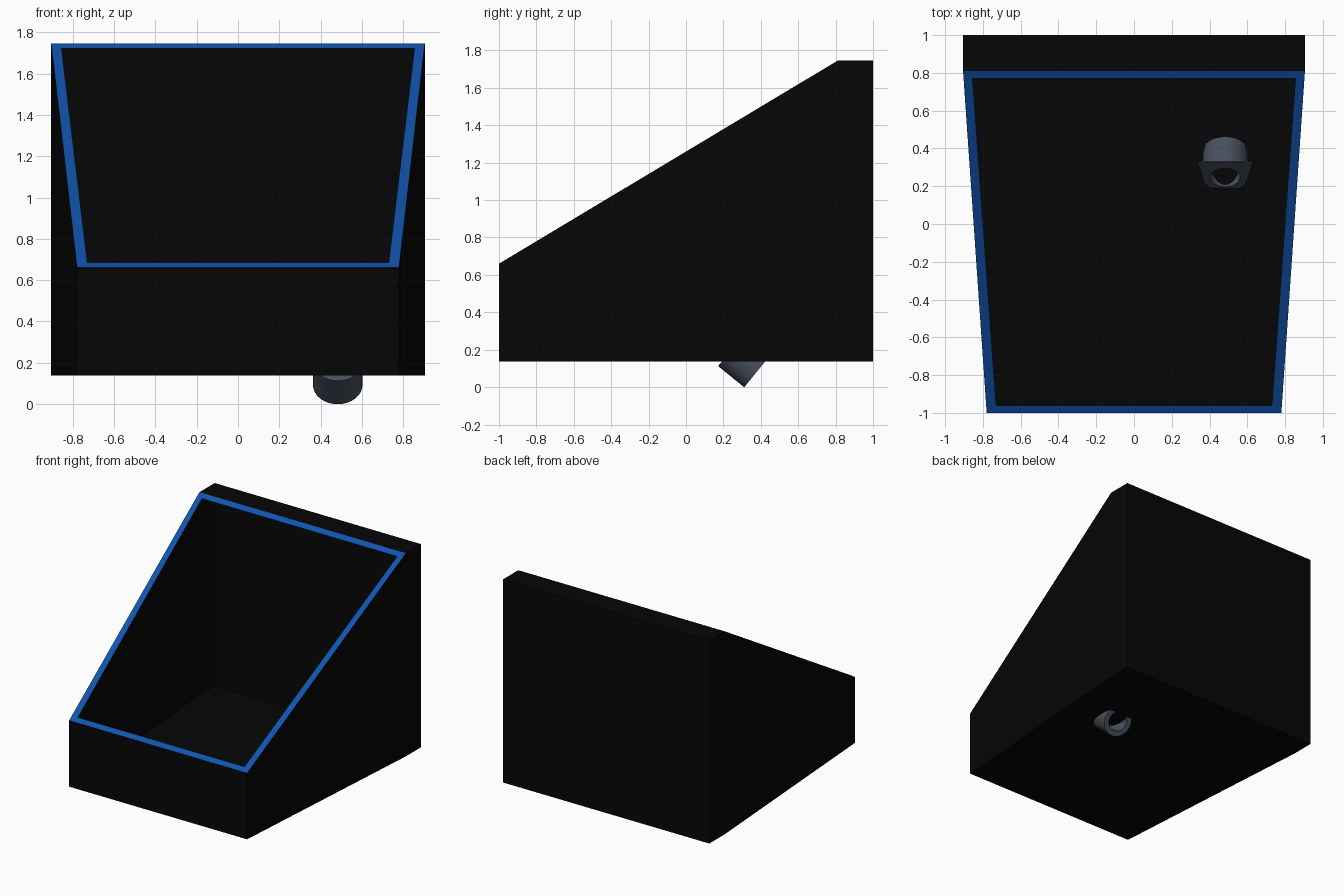
import bpy, bmesh, math
from mathutils import Matrix, Vector

if "Cube" in bpy.data.objects:
    bpy.data.objects.remove(bpy.data.objects["Cube"])


def material(name, rgb):
    m = bpy.data.materials.new(name)
    m.diffuse_color = (*rgb, 1)
    m.use_nodes = True
    m.node_tree.nodes["Principled BSDF"].inputs["Base Color"].default_value = m.diffuse_color
    return m


BLACK = material("matte_black", (0.0018, 0.0018, 0.0018))
BLUE = material("rim_blue", (0.005, 0.09, 0.42))
SLATE = material("slate_grey", (0.065, 0.08, 0.11))


def finish(bm, name, mats):
    me = bpy.data.meshes.new(name)
    bm.to_mesh(me)
    bm.free()
    ob = bpy.data.objects.new(name, me)
    bpy.context.collection.objects.link(ob)
    for m in mats:
        me.materials.append(m)
    return ob


# Thin-walled wedge housing: footprint extruded up to the sloped roof line
FLOOR, SILL, TOP = 0.137, 0.66, 1.745
plan = [(-0.78, -1, SILL), (0.78, -1, SILL), (0.905, 0.81, TOP),
        (0.905, 1, TOP), (-0.905, 1, TOP), (-0.905, 0.81, TOP)]
bm = bmesh.new()
low = [bm.verts.new((x, y, FLOOR)) for x, y, z in plan]
high = [bm.verts.new(p) for p in plan]
bm.faces.new(low[::-1])
for i in range(6):
    j = (i + 1) % 6
    bm.faces.new((low[i], low[j], high[j], high[i]))
bm.faces.new((high[5], high[2], high[3], high[4]))
finish(bm, "wedge_housing", [BLACK])

# Blue rim around the sloped opening: flat frame between outer and inner outline
bm = bmesh.new()
outer = [Vector(plan[i]) for i in (0, 1, 2, 5)]
slope = (outer[3] - outer[0]).normalized()
up = Vector((0, slope.y, slope.z)).normalized() * 0.046
t = 0.05
inner = [outer[0] + up + Vector((t, 0, 0)), outer[1] + up - Vector((t, 0, 0)),
         outer[2] - up - Vector((t, 0, 0)), outer[3] - up + Vector((t, 0, 0))]
lift = Vector((0, -0.0005, 0.001))
vo = [bm.verts.new(p + lift) for p in outer]
vi = [bm.verts.new(p + lift) for p in inner]
for i in range(4):
    j = (i + 1) % 4
    bm.faces.new((vo[i], vo[j], vi[j], vi[i]))
finish(bm, "opening_rim", [BLUE])

# Tilted frame of the short tube that passes through the floor
v, w = Vector((0, 0.63, 0.775)), Vector((0, -0.775, 0.63))
c = Vector((0.483, 0.387, 0.092))
frame = Matrix(((1, v.x, w.x, c.x), (0, v.y, w.y, c.y),
                (0, v.z, w.z, c.z), (0, 0, 0, 1)))
LENGTH, R_OUT, R_IN, N = 0.18, 0.12, 0.078, 32

# Hollow tube: rectangular wall section swept around the axis
bm = bmesh.new()
rings = []
for i in range(N):
    a = 2 * math.pi * i / N
    rings.append([bm.verts.new((r * math.cos(a), r * math.sin(a), z))
                  for r, z in ((R_OUT, 0), (R_OUT, LENGTH), (R_IN, LENGTH), (R_IN, 0))])
for i in range(N):
    p, q = rings[i], rings[(i + 1) % N]
    for k in range(4):
        m = (k + 1) % 4
        bm.faces.new((p[k], q[k], q[m], p[m]))
bmesh.ops.recalc_face_normals(bm, faces=bm.faces)
bm.transform(frame)
tube = finish(bm, "floor_tube", [SLATE])
bpy.context.view_layer.objects.active = tube
tube.select_set(True)
bpy.ops.object.shade_smooth_by_angle()

# Flared collar plate with an arched opening on the upper tube end
bm = bmesh.new()
pairs = []
for i in range(19):
    a = math.pi * i / 18
    s, co = math.sin(a), math.cos(a)
    side = abs(co) - 0.2 * s
    t = min(0.13 / s if s > 0.01 else 9, 0.12 / side if side > 0.01 else 9)
    pairs.append([bm.verts.new((r * co, r * s, LENGTH + 0.002)) for r in (R_IN, t)])
for p, q in zip(pairs, pairs[1:]):
    bm.faces.new((p[0], p[1], q[1], q[0]))
bm.transform(frame)
collar = finish(bm, "collar_plate", [SLATE])
mod = collar.modifiers.new("thickness", "SOLIDIFY")
mod.thickness = 0.008
